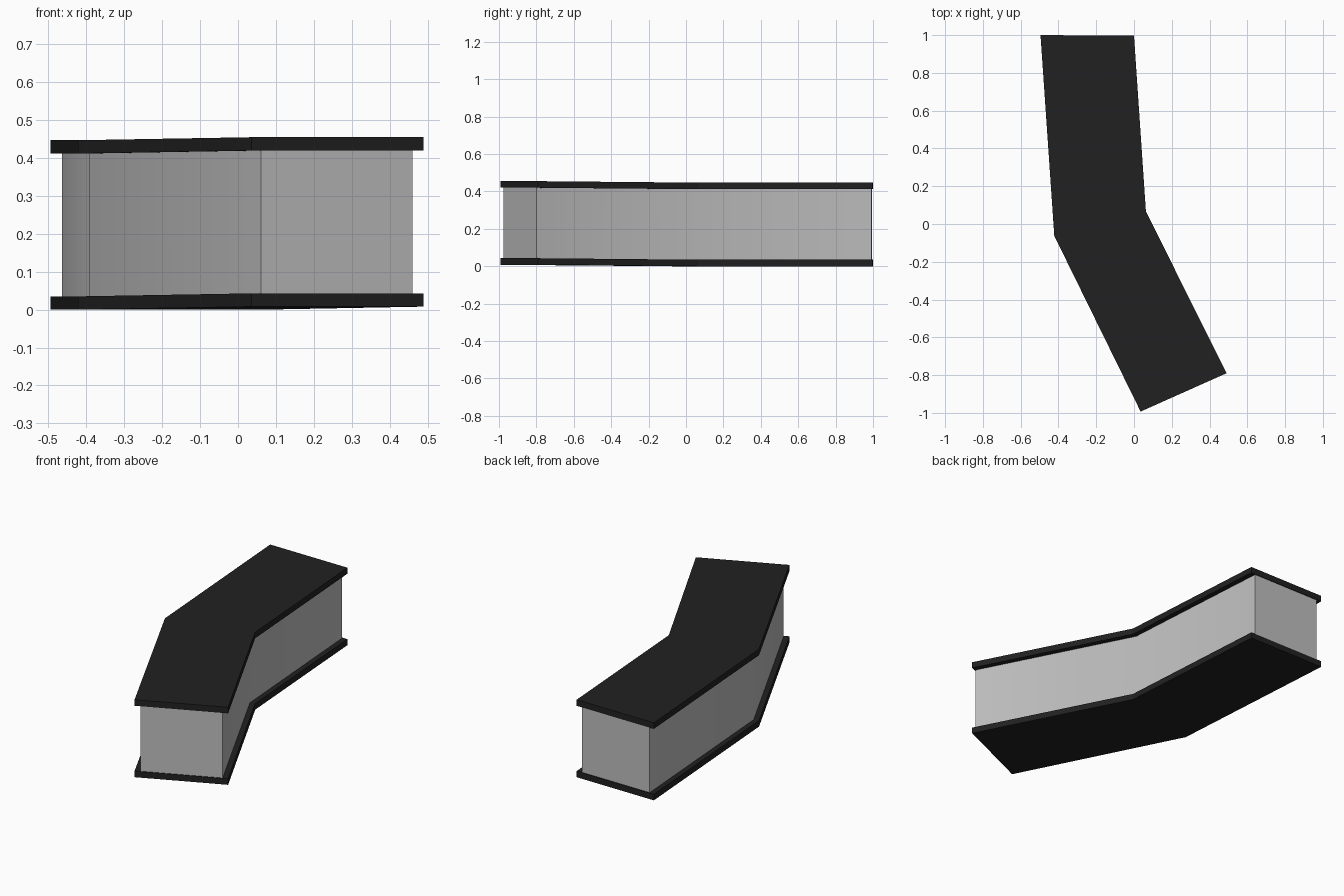
import bpy, bmesh
from mathutils import Vector

if "Cube" in bpy.data.objects:
    bpy.data.objects.remove(bpy.data.objects["Cube"])


def material(name, color):
    m = bpy.data.materials.new(name)
    m.diffuse_color = (*color, 1)
    m.use_nodes = True
    m.node_tree.nodes["Principled BSDF"].inputs["Base Color"].default_value = m.diffuse_color
    return m


dark = material("dark_frame", (0.015, 0.015, 0.015))
grey = material("grey_panel", (0.52, 0.52, 0.52))

# Plan of the bent passage: left and right point at back end, bend, front end
LEFT = [Vector((-0.495, 1.0)), Vector((-0.422, -0.063)), Vector((0.035, -0.993))]
RIGHT = [Vector((0.0, 0.997)), Vector((0.063, 0.067)), Vector((0.49, -0.79))]
RISE = [0.0, 0.0, 0.008]        # the front leg climbs slightly


def bent_box(name, z0, z1, inset, mat, smooth=False):
    bm = bmesh.new()
    rings = []
    for i, (l, r) in enumerate(zip(LEFT, RIGHT)):
        step = (r - l).normalized() * inset
        a, b = l + step, r - step
        # pull the ends in by a sliver so they sit behind the slab edge
        along = Vector((step.y, -step.x)) * 0.15 * (1, 0, -1)[i]
        a, b = a + along, b + along
        h = RISE[i]
        rings.append([bm.verts.new((p.x, p.y, z + h))
                      for p, z in ((a, z0), (b, z0), (b, z1), (a, z1))])
    for p, q in zip(rings, rings[1:]):
        for k in range(4):
            n = (k + 1) % 4
            bm.faces.new((p[k], p[n], q[n], q[k]))
    bm.faces.new(rings[0])
    bm.faces.new(rings[-1])
    bmesh.ops.recalc_face_normals(bm, faces=bm.faces)
    me = bpy.data.meshes.new(name)
    bm.to_mesh(me)
    bm.free()
    me.materials.append(mat)
    ob = bpy.data.objects.new(name, me)
    bpy.context.collection.objects.link(ob)
    if smooth:
        bpy.ops.object.select_all(action='DESELECT')
        bpy.context.view_layer.objects.active = ob
        ob.select_set(True)
        bpy.ops.object.shade_smooth_by_angle(angle=0.6)
    return ob


# Floor and roof slabs with the panelled walls between them
bent_box("floor_slab", 0.0, 0.035, 0.0, dark)
bent_box("wall_panels", 0.034, 0.413, 0.03, grey, smooth=True)
bent_box("roof_slab", 0.412, 0.447, 0.0, dark)
